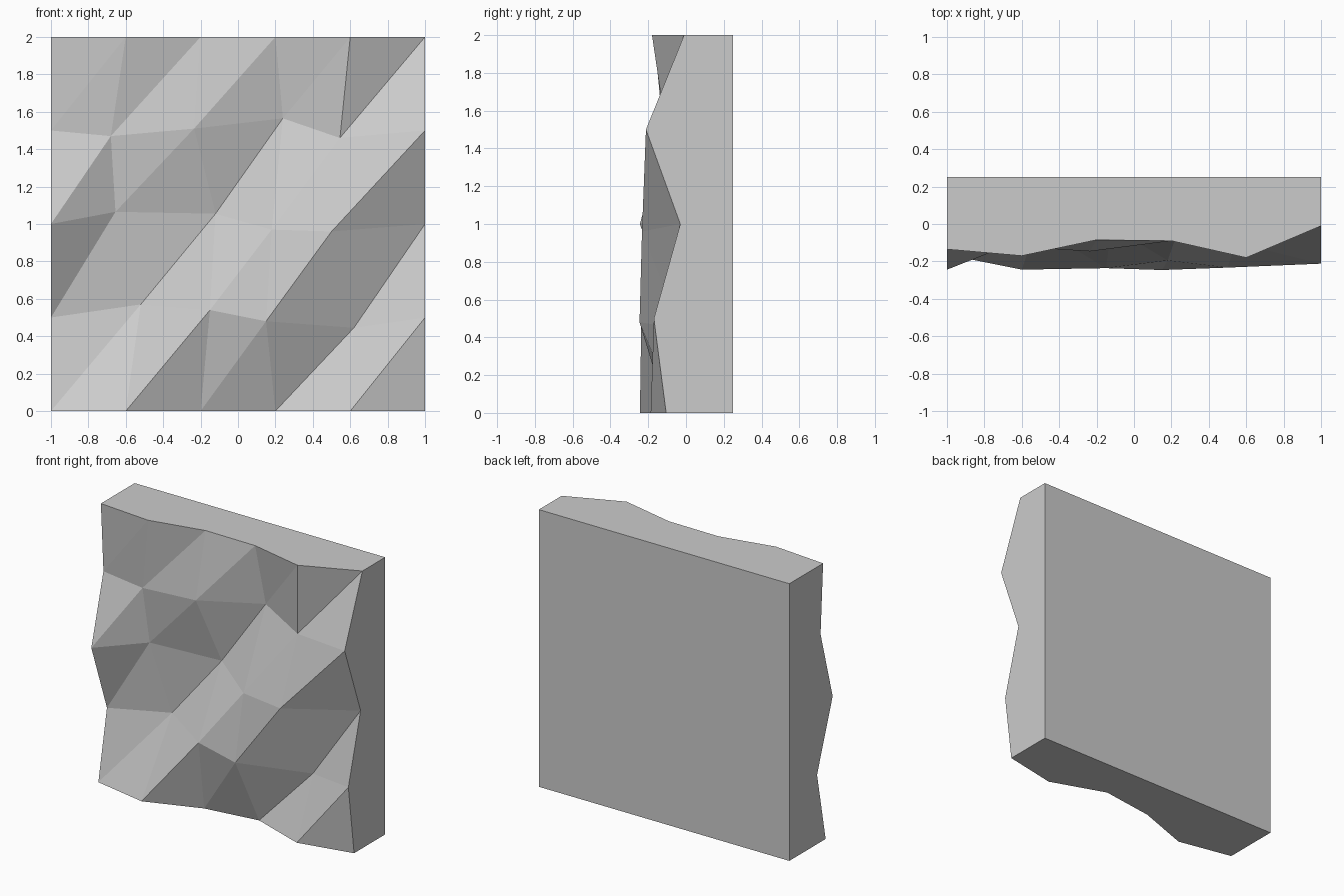
import bpy, bmesh

if "Cube" in bpy.data.objects:
    bpy.data.objects.remove(bpy.data.objects["Cube"])

COLS, ROWS, BACK = 6, 5, 0.25

# Depth (y) of the rough front face, bottom row first, left to right
depth = [
    [-.164, -.244, -.10, -.045, -.187, -.105],
    [-.066, -.009, -.236, -.246, -.032, -.17],
    [-.244, -.072, -.014, -.195, -.233, -.03],
    [-.106, -.118, -.146, -.026, -.10, -.212],
    [-.135, -.17, -.085, -.09, -.18, -.01],
]
# Shifted (x, z) places of the inner grid points
inner = [
    [(-.52, .57), (-.15, .54), (.15, .48), (.62, .445)],
    [(-.655, 1.065), (-.12, 1.055), (.18, .97), (.50, .96)],
    [(-.68, 1.47), (-.235, 1.51), (.24, 1.565), (.545, 1.46)],
]


def front_point(r, c):
    x, z = -1 + 0.4 * c, 0.5 * r
    if 0 < r < ROWS - 1 and 0 < c < COLS - 1:
        x, z = inner[r - 1][c - 1]
    return x, depth[r][c], z


bm = bmesh.new()

# Faceted front: each cell split along its rising diagonal
v = [[bm.verts.new(front_point(r, c)) for c in range(COLS)] for r in range(ROWS)]
for r in range(ROWS - 1):
    for c in range(COLS - 1):
        a, b, d, e = v[r][c], v[r][c + 1], v[r + 1][c + 1], v[r + 1][c]
        bm.faces.new((a, b, d))
        bm.faces.new((a, d, e))

# Flat sides: pull the border straight back
border = [e for e in bm.edges if e.is_boundary]
geom = bmesh.ops.extrude_edge_only(bm, edges=border)["geom"]
for vert in geom:
    if isinstance(vert, bmesh.types.BMVert):
        vert.co.y = BACK

# Flat back
bmesh.ops.holes_fill(bm, edges=[e for e in bm.edges if e.is_boundary], sides=0)
bmesh.ops.recalc_face_normals(bm, faces=bm.faces)

mesh = bpy.data.meshes.new("rock_wall_panel")
bm.to_mesh(mesh)
bm.free()
wall = bpy.data.objects.new("rock_wall_panel", mesh)
bpy.context.collection.objects.link(wall)
